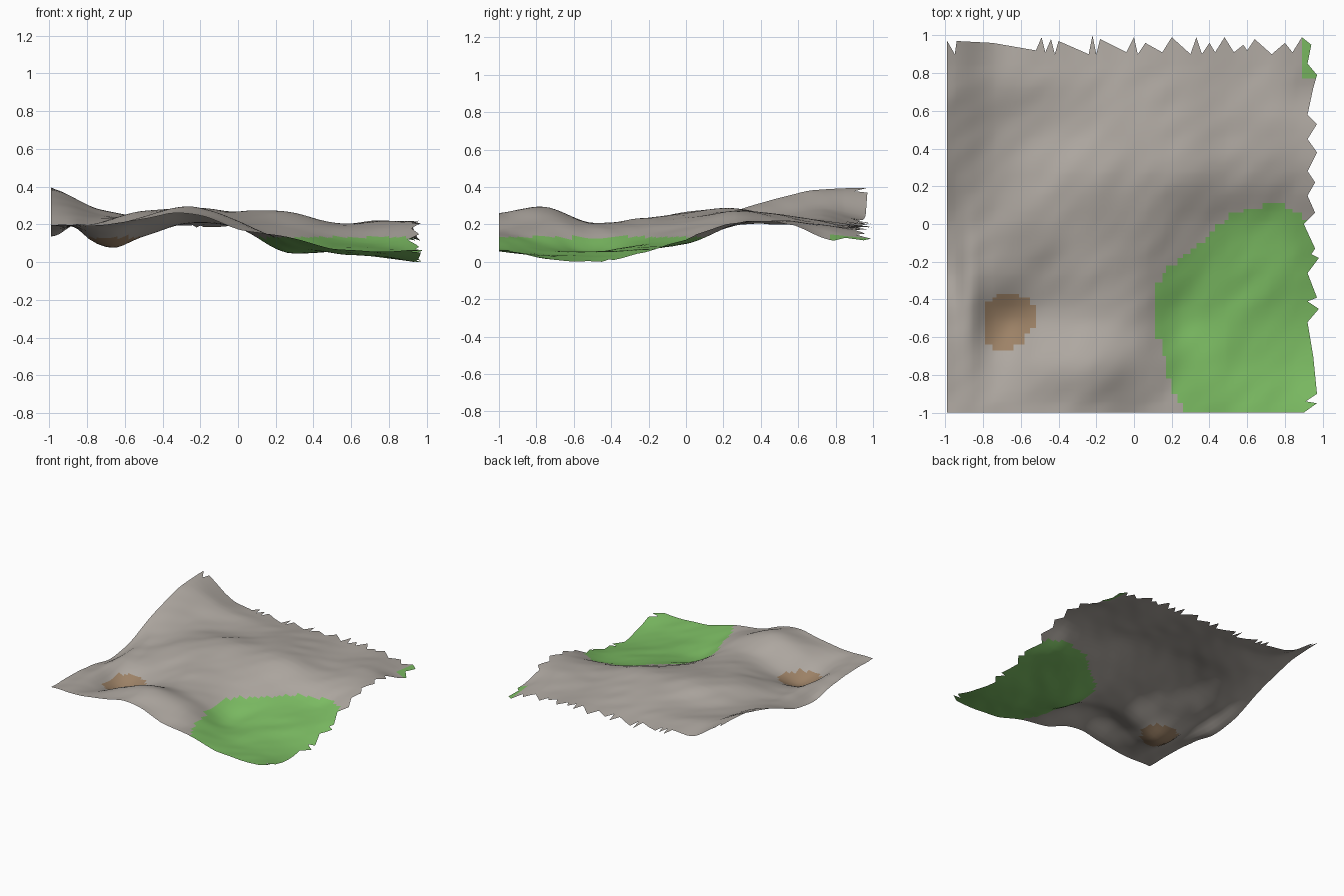
import bpy
import bmesh
import math
from mathutils import Vector, noise

default = bpy.data.objects.get("Cube")
if default:
    bpy.data.objects.remove(default, do_unlink=True)

# Height control rows, front to back, in thousandths, one value per quarter unit
HEIGHTS = [
    [200, 200, 235, 262, 178, 140, 78, 62, 75],
    [200, 165, 240, 297, 225, 103, 53, 35, 15],
    [185, 130, 150, 212, 185, 57, 60, 35, 0],
    [140, 185, 200, 235, 195, 115, 85, 70, 40],
    [170, 210, 270, 262, 240, 190, 130, 100, 138],
    [272, 230, 265, 293, 273, 275, 208, 195, 215],
    [350, 260, 230, 238, 258, 245, 203, 225, 210],
    [395, 290, 240, 220, 220, 210, 190, 198, 120],
    [405, 245, 210, 190, 190, 190, 190, 160, 108],
]

# Torn border profiles in hundredths: (position along edge, reach of edge)
BACK_EDGE = [(-99, 97), (-95, 90), (-94, 97), (-75, 96), (-52, 92), (-49, 99), (-47, 91),
             (-44, 98), (-42, 90), (-40, 97), (-24, 90), (-22, 100), (-20, 90), (-18, 98),
             (-4, 91), (0, 99), (2, 90), (6, 96), (15, 91), (20, 99), (30, 90), (33, 99),
             (36, 90), (40, 96), (43, 91), (48, 99), (53, 91), (58, 95), (60, 92), (64, 98),
             (73, 90), (80, 96), (84, 91), (89, 99), (94, 95)]
RIGHT_EDGE = [(-100, 90), (-95, 97), (-94, 91), (-90, 97), (-70, 95), (-52, 92), (-45, 98),
              (-41, 92), (-39, 97), (-26, 92), (-18, 98), (-16, 94), (-13, 96), (0, 90),
              (6, 96), (15, 92), (22, 96), (28, 92), (38, 97), (45, 92), (53, 97),
              (58, 92), (72, 95), (79, 97), (85, 92), (95, 94)]


def cubic(values, t):
    """Smooth curve through evenly spaced values, with t from -1 to 1."""
    last = len(values) - 1
    u = max(0.0, min(last, (t + 1) * last / 2))
    i = min(int(u), last - 1)
    f = u - i
    a, b, c, d = (values[max(0, min(last, i + k))] for k in (-1, 0, 1, 2))
    return b + f / 2 * (c - a + f * (2*a - 5*b + 4*c - d + f * (3*(b - c) + d - a)))


def bump(x, y, cx, cy, wide, deep):
    """Rounded mound of unit height."""
    return math.exp(-((x - cx) / wide) ** 2 - ((y - cy) / deep) ** 2)


def height(x, y):
    z = cubic([cubic(row, x) for row in HEIGHTS], y) / 1000
    # Sunken hollow, and the narrow rim between it and the left border
    z -= 0.05 * bump(x, y, -0.655, -0.54, 0.12, 0.18)
    z += 0.045 * bump(x, y, -0.87, -0.35, 0.06, 0.4)
    # Weathered ripples running diagonally
    z += 0.006 * noise.noise(Vector(((x + y) * 3, (x - y) * 7, 0)))
    return z


def reach(profile, t):
    """Edge position at t, straight between profile points."""
    for (a, p), (b, q) in zip(profile, profile[1:]):
        if t <= b / 100:
            return (p + (q - p) * (t * 100 - a) / (b - a)) / 100
    return profile[-1][1] / 100


def stations(profile):
    """Profile positions filled in with evenly spaced ones."""
    ends = [p / 100 for p, _ in profile]
    even = [-0.97 + 0.03 * i for i in range(62)]
    fill = [t for t in even if all(abs(t - e) > 0.013 for e in ends)]
    return sorted(ends + fill)


def material(name, colour):
    mat = bpy.data.materials.new(name)
    mat.use_nodes = True
    mat.diffuse_color = (*colour, 1)
    shader = next(n for n in mat.node_tree.nodes if n.type == 'BSDF_PRINCIPLED')
    shader.inputs["Base Color"].default_value = (*colour, 1)
    shader.inputs["Roughness"].default_value = 0.9
    return mat


# Terrain sheet: a grid whose last row and column follow the torn borders
xs, ys = stations(BACK_EDGE), stations(RIGHT_EDGE)
bm = bmesh.new()
rows = []
for y in ys:
    row = []
    for x in xs:
        px = reach(RIGHT_EDGE, y) if x == xs[-1] else x
        py = reach(BACK_EDGE, x) if y == ys[-1] else y
        row.append(bm.verts.new((px, py, height(px, py))))
    rows.append(row)

# Faces: low ground is grass on the right and earth in the hollow, the rest rock
LOW = 0.137
for near, far in zip(rows, rows[1:]):
    for i in range(len(near) - 1):
        face = bm.faces.new((near[i], near[i + 1], far[i + 1], far[i]))
        face.smooth = True
        c = face.calc_center_median()
        if c.z < LOW and c.x > 0:
            face.material_index = 1
        elif c.z < LOW and -0.8 < c.x < -0.5:
            face.material_index = 2

# Rest the lowest point on the ground
lowest = min(v.co.z for v in bm.verts)
bmesh.ops.translate(bm, verts=bm.verts, vec=(0, 0, -lowest))

mesh = bpy.data.meshes.new("terrain")
bm.to_mesh(mesh)
bm.free()
for name, colour in (("grey rock", (0.425, 0.390, 0.355)),
                     ("green grass", (0.205, 0.515, 0.127)),
                     ("brown earth", (0.340, 0.225, 0.135))):
    mesh.materials.append(material(name, colour))
terrain = bpy.data.objects.new("terrain", mesh)
bpy.context.collection.objects.link(terrain)
